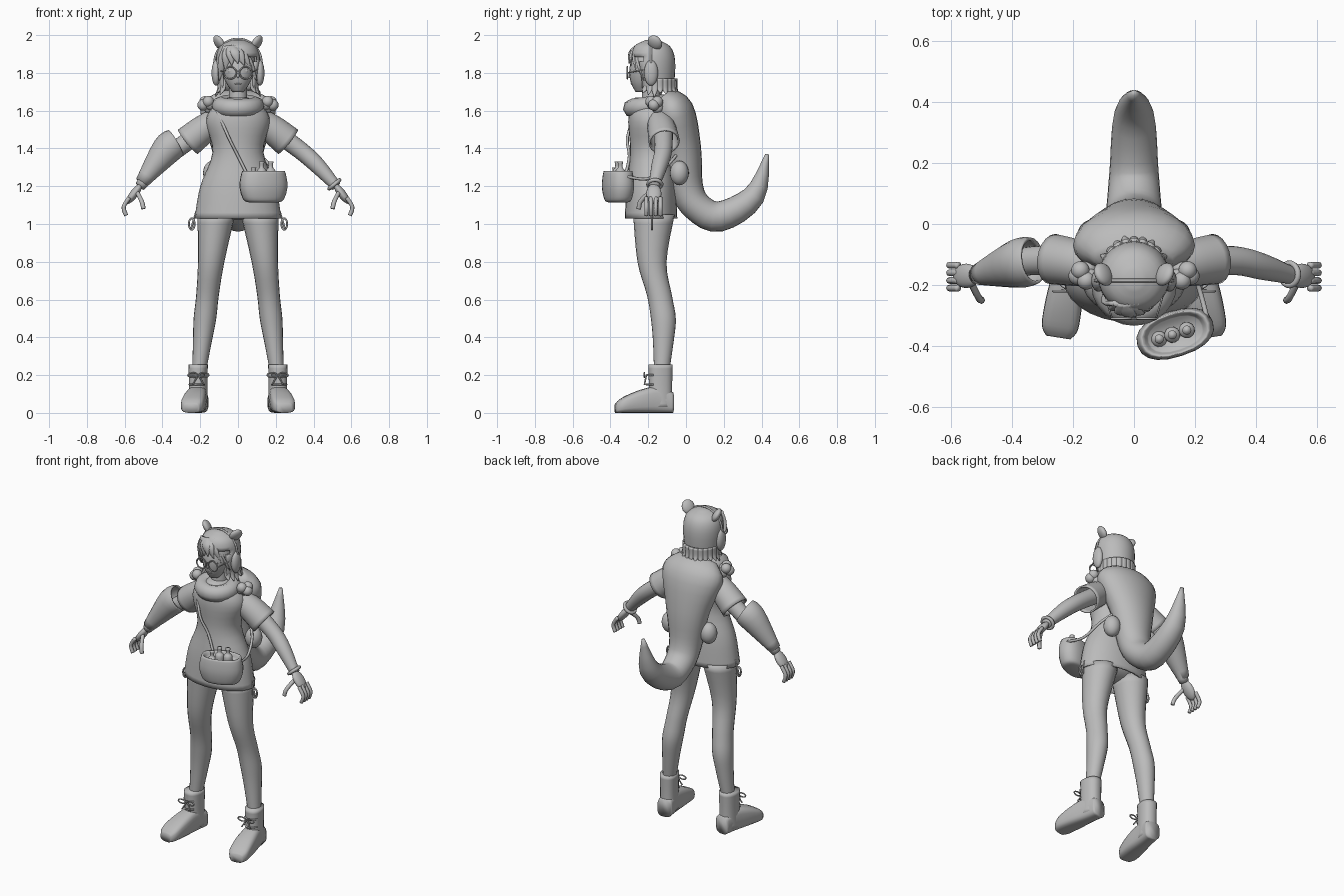
import bpy, bmesh
from math import sin, cos, pi, copysign, radians
from mathutils import Vector, Matrix

cube = bpy.data.objects.get("Cube")
if cube:
    bpy.data.objects.remove(cube)

grey = bpy.data.materials.new("plain grey")
grey.use_nodes = True
grey.diffuse_color = (0.5, 0.5, 0.5, 1)
grey.node_tree.nodes["Principled BSDF"].inputs["Base Color"].default_value = grey.diffuse_color

X, Y, Z = Matrix.Identity(3)


def turn(degrees, axis):
    return Matrix.Rotation(radians(degrees), 4, axis)


def swing(point, degrees):
    shift = Matrix.Translation(point)
    return shift @ turn(degrees, "Z") @ shift.inverted()


def finish(name, bm, mirror=False, thick=0):
    bmesh.ops.recalc_face_normals(bm, faces=bm.faces)
    for face in bm.faces:
        face.smooth = True
    mesh = bpy.data.meshes.new(name)
    bm.to_mesh(mesh)
    bm.free()
    mesh.materials.append(grey)
    ob = bpy.data.objects.new(name, mesh)
    bpy.context.collection.objects.link(ob)
    if mirror:
        ob.modifiers.new("both sides", "MIRROR").use_mirror_merge = False
    if thick:
        shell = ob.modifiers.new("cloth", "SOLIDIFY")
        shell.thickness, shell.offset = thick, -1


def flowing(rows, steps=4):
    """Smooth curve through all rows, radii included."""
    rows = [Vector(row) for row in rows]
    padded = [rows[0], *rows, rows[-1]]
    result = []
    for a, b, c, d in zip(padded, padded[1:], padded[2:], padded[3:]):
        for i in range(steps):
            t = i / steps
            bend = a * 2 - b * 5 + c * 4 - d + (b * 3 - c * 3 + d - a) * t
            result.append(b + (c - a + bend * t) * t / 2)
    return result + [rows[-1]]


def loft(name, rows, side=X, normal=None, sides=20, open_start=False, open_end=False,
         closed=False, square=1, matrix=Matrix(), keep=None, **options):
    """Skin elliptical sections; each row is x, y, z, radius along side, radius across."""
    bm = bmesh.new()
    rows = rows if closed else flowing(rows)
    points = [Vector(row[:3]) for row in rows]
    last = len(rows) - 1
    rings = []
    for i, row in enumerate(rows):
        ahead = points[(i + 1) % len(points) if closed else min(i + 1, last)]
        behind = points[i - 1 if closed else max(i - 1, 0)]
        along = normal or (ahead - behind).normalized()
        u = (side - along * along.dot(side)).normalized()
        v = along.cross(u)
        ring = []
        for k in range(sides):
            c, s = cos(2 * pi * k / sides), sin(2 * pi * k / sides)
            c, s = copysign(abs(c) ** square, c), copysign(abs(s) ** square, s)
            ring.append(bm.verts.new(points[i] + u * c * row[3] + v * s * row[-1]))
        rings.append(ring)
    following = rings[1:] + rings[:1] if closed else rings[1:]
    for low, high in zip(rings, following):
        for k in range(sides):
            bm.faces.new((low[k - 1], low[k], high[k], high[k - 1]))
    if not closed:
        for is_open, ring in ((open_start, rings[0]), (open_end, rings[-1])):
            if not is_open:
                bm.faces.new(ring)
    if keep:
        dropped = [f for f in bm.faces if not keep(f.calc_center_median())]
        bmesh.ops.delete(bm, geom=dropped, context="FACES")
    bm.transform(matrix)
    finish(name, bm, **options)


def column(name, profile, x=0, y=0, lean=0, depth=lambda width: width, **options):
    """Upright loft from pairs of height and half width."""
    base = profile[0][0]
    rows = [(x, y + lean * (z - base), z, width, depth(width)) for z, width in profile]
    loft(name, rows, normal=Z, **options)


def cord(name, points, radius, side=Y, **options):
    loft(name, [(*point, radius) for point in points], side, sides=8, **options)


def hoop(name, centre, wide, deep, radius, tilt=Matrix(), count=24, **options):
    angles = [2 * pi * i / count for i in range(count)]
    rows = [(wide * cos(a), deep * sin(a), 0, radius) for a in angles]
    place = Matrix.Translation(centre) @ tilt
    loft(name, rows, Z, sides=8, closed=True, matrix=place, **options)


def ball(name, centre, size, tilt=Matrix(), **options):
    bm = bmesh.new()
    place = Matrix.Translation(centre) @ tilt @ Matrix.Diagonal((*size, 1))
    bmesh.ops.create_uvsphere(bm, u_segments=20, v_segments=12, radius=1, matrix=place)
    finish(name, bm, **options)


upright = turn(90, "X")

# Legs and hips
leg = [(.2, -.13, .035), (.38, -.12, .05), (.5, -.12, .06), (.62, -.14, .06), (.8, -.18, .07), (1.05, -.17, .1)]
loft("legs", [(.23 - .11 * z, y, z, r, r * 1.1) for z, y, r in leg], normal=Z, mirror=True)
ball("hips", (0, -.18, 1.1), (.2, .11, .08))

# Boots with laces, toes turned out
toe_out = swing((.21, -.13, 0), 9)
foot = [(-.07, .045, .11), (-.15, .05, .14), (-.25, .06, .12), (-.34, .06, .08), (-.375, .04, .05)]
loft("boot_feet", [(.21, y, height / 2, width, height / 2) for y, width, height in foot],
     normal=Y, square=.6, matrix=toe_out, mirror=True)
column("boot_shafts", [(.03, .05), (.14, .048), (.255, .05)], x=.21, y=-.135,
       depth=lambda width: width * 1.3, square=.85, matrix=toe_out, mirror=True)
for z in (.15, .2):
    cord("boot_lace", [(.17, -.18, z), (.21, -.21, z), (.25, -.18, z)], .005, Z, matrix=toe_out, mirror=True)
for x in (.18, .24):
    hoop("lace_bow", (x, -.22, .2), .025, .012, .004, upright, mirror=True)
    cord("lace_end", [(.21, -.21, .2), (x, -.22, .15)], .004, mirror=True)

# Tunic with short sleeves and hem cords
column("tunic", [(1.03, .23), (1.2, .2), (1.38, .135), (1.54, .17), (1.62, .13), (1.67, .05)],
       y=-.185, depth=lambda width: .07 + width * .3, open_start=True, thick=.01, sides=28)
loft("sleeves", [(.07, -.15, 1.57, .06), (.17, -.13, 1.51, .075), (.265, -.115, 1.435, .083)],
     Y, open_end=True, thick=.01, mirror=True)
hoop("hem_cord_loop", (.245, -.18, 1), .015, .03, .005, upright, mirror=True)
cord("hem_cord_end", [(.22, -.18, 1.07), (.25, -.18, .97)], .005, mirror=True)

# Arms and hands
loft("arms", [(.18, -.12, 1.5, .05), (.33, -.12, 1.39, .047), (.42, -.14, 1.31, .043), (.52, -.17, 1.2, .028)],
     Y, mirror=True)
ball("palms", (.55, -.17, 1.16), (.022, .04, .065), turn(143, "Y"), mirror=True)
for finger in range(4):
    y = -.21 + finger * .025
    cord("finger", [(.575, y, 1.14), (.605, y, 1.09), (.592, y, 1.045)], .011, mirror=True)
cord("thumb", [(.535, -.19, 1.17), (.51, -.24, 1.12), (.5, -.25, 1.08)], .012, X, mirror=True)
hoop("bracelet", (.51, -.165, 1.21), .036, .036, .01, turn(140, "Y"))
loft("right_arm_guard", [(-.33, -.12, 1.43, .077), (-.38, -.13, 1.39, .08), (-.51, -.165, 1.22, .035)],
     Y, open_start=True, thick=.01)

# Hooded cape flowing into a tail
cape = [(-.12, 1.68, .13, .05), (-.07, 1.6, .2, .11), (-.02, 1.4, .14, .1), (0, 1.2, .1, .09),
        (.06, 1.09, .09, .08), (.18, 1.04, .08, .08), (.36, 1.15, .065, .06), (.43, 1.37, .01, .01)]
loft("cape_and_tail", [(0, *row) for row in cape], sides=24)
ball("cape_side_flaps", (.135, -.035, 1.27), (.05, .05, .065), mirror=True)
hoop("collar_roll", (0, -.2, 1.625), .09, .085, .05, turn(8, "X"))
for i in range(5):
    middle = Vector((.165, -.17, 1.63))
    spread = Vector((cos(i), sin(i * 2), sin(i))) * .02
    ball("shoulder_tuft", middle + spread, Vector.Fill(3, .03), mirror=True)

# Shoulder bag with bottles and strap
bag_turn = swing((.135, -.36, 0), 18)
column("bag", [(1.115, .08), (1.13, .11), (1.2, .13), (1.28, .115), (1.25, .09)], x=.135, y=-.36,
       depth=lambda width: width * .58, square=.85, matrix=bag_turn)
for x, top in ((.08, 1.3), (.125, 1.33), (.175, 1.33)):
    column("bottle", [(top - .1, .026), (top - .05, .026), (top - .03, .012), (top, .015)],
           x=x, y=-.36, sides=12, matrix=bag_turn)
cord("strap_front", [(-.11, -.26, 1.6), (-.05, -.31, 1.46), (0, -.3, 1.36), (.05, -.32, 1.26)], .008)
cord("strap_back", [(.24, -.31, 1.25), (.21, -.2, 1.24), (.17, -.1, 1.31), (.1, -.04, 1.38)], .008, Z)

# Head and face
column("neck", [(1.62, .05), (1.77, .045)], y=-.185)
column("face", [(1.7, .03), (1.75, .065), (1.82, .088), (1.9, .085), (1.94, .05)],
       y=-.235, lean=.25, depth=lambda width: width * 1.08)
ball("nose", (0, -.3, 1.785), (.008, .013, .012))
ball("mouth", (0, -.287, 1.742), (.018, .006, .004))
ball("eyes", (.037, -.28, 1.81), (.017, .009, .012), mirror=True)
hoop("spectacle_rims", (.041, -.31, 1.8), .032, .032, .004, upright, mirror=True)
cord("spectacle_bridge", [(-.01, -.31, 1.81), (.01, -.31, 1.81)], .003)
cord("spectacle_arms", [(.072, -.31, 1.8), (.105, -.2, 1.82)], .003, Z, mirror=True)

# Bobbed hair with loose tips and a swept fringe
column("hair", [(1.71, .1), (1.86, .117), (1.94, .095), (1.975, .03)], y=-.165, lean=-.06,
       sides=28, open_start=True, thick=.01, keep=lambda c: c.z > 1.88 or c.y > -.235)
nape = Vector((0, -.155, 1.77))
for i in range(17):
    angle = radians(-38 + i * 16)
    out = Vector((cos(angle), sin(angle), 0))
    tip = out * .12 - Z * (.075 + .01 * (i % 3))
    lock = [(nape + out * .1, .02, .01), (nape + out * .1 - Z * .05, .02, .01), (nape + tip, .003, .003)]
    loft("hair_tip", [(*point, wide, thin) for point, wide, thin in lock], out.cross(Z), sides=8)
for i in range(7):
    x = -.1 + i / 30
    tip = Vector((x, -.18 - .12 * cos(x * 12), 1.85 - 9 * x * x))
    root = Vector((x * .3 - .03, -.26, 1.94))
    bend = root.lerp(tip, .5) - Y * .015 + Z * .01
    lock = [(root, .02, .01), (bend, .027, .01), (tip, .003, .003)]
    loft("fringe", [(*point, wide, thin) for point, wide, thin in lock], sides=8)

# Animal ears and headphones
ball("animal_ears", (.1, -.165, 1.96), (.021, .04, .043), turn(-28, "Z") @ turn(30, "Y"), mirror=True)
ball("headphone_cups", (.116, -.185, 1.8), (.024, .037, .068), mirror=True)
arch = [pi * i / 8 for i in range(9)]
cord("headphone_band", [(.126 * cos(a), -.185, 1.85 + .13 * sin(a)) for a in arch], .006)
